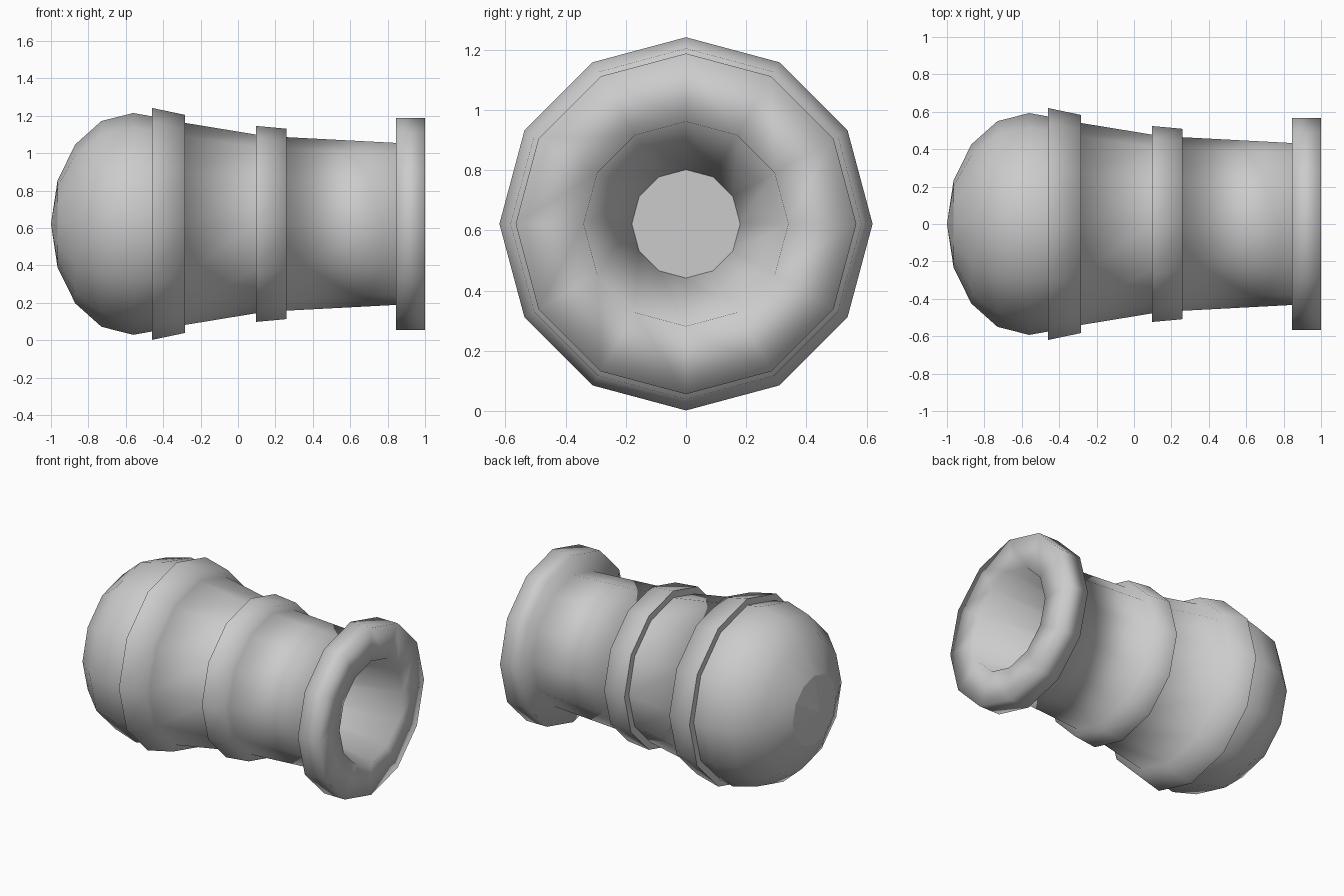
import bpy, bmesh, math

if "Cube" in bpy.data.objects:
    bpy.data.objects.remove(bpy.data.objects["Cube"])

SIDES = 12
CZ = 0.622


def lathe(name, profile, angle=50):
    """Revolve (x, radius) points about the horizontal barrel axis."""
    bm = bmesh.new()
    rings = []
    for x, r in profile:
        if r == 0:
            rings.append([bm.verts.new((x, 0, CZ))] * SIDES)
            continue
        rings.append([bm.verts.new((x, r * math.sin(2 * math.pi * i / SIDES),
                                    CZ + r * math.cos(2 * math.pi * i / SIDES)))
                      for i in range(SIDES)])
    for a, b in zip(rings, rings[1:]):
        for i in range(SIDES):
            j = (i + 1) % SIDES
            bm.faces.new(list(dict.fromkeys((a[i], a[j], b[j], b[i]))))
    bmesh.ops.recalc_face_normals(bm, faces=bm.faces[:])
    mesh = bpy.data.meshes.new(name)
    bm.to_mesh(mesh)
    bm.free()
    ob = bpy.data.objects.new(name, mesh)
    bpy.context.collection.objects.link(ob)
    bpy.ops.object.select_all(action='DESELECT')
    ob.select_set(True)
    bpy.context.view_layer.objects.active = ob
    bpy.ops.object.shade_smooth_by_angle(angle=math.radians(angle))
    return ob


# Barrel: rounded breech, two raised bands, flared muzzle lip and tapered bore
barrel = lathe("cannon_barrel", [
    (-1.0, 0), (-0.965, 0.232), (-0.87, 0.425), (-0.73, 0.55), (-0.56, 0.593),
    (-0.46, 0.575), (-0.46, 0.62), (-0.283, 0.583),      # rear band
    (-0.283, 0.54), (0.095, 0.478),
    (0.095, 0.524), (0.258, 0.509),                      # middle band
    (0.258, 0.464), (0.845, 0.433),
    (0.845, 0.566), (1.0, 0.566), (1.0, 0.34),           # muzzle lip
    (0.0, 0.18), (0.0, 0)], angle=95)                    # bore

# Flat-shaded breech cap and bore end
for poly in barrel.data.polygons:
    if len(poly.vertices) == 3:
        poly.use_smooth = False
